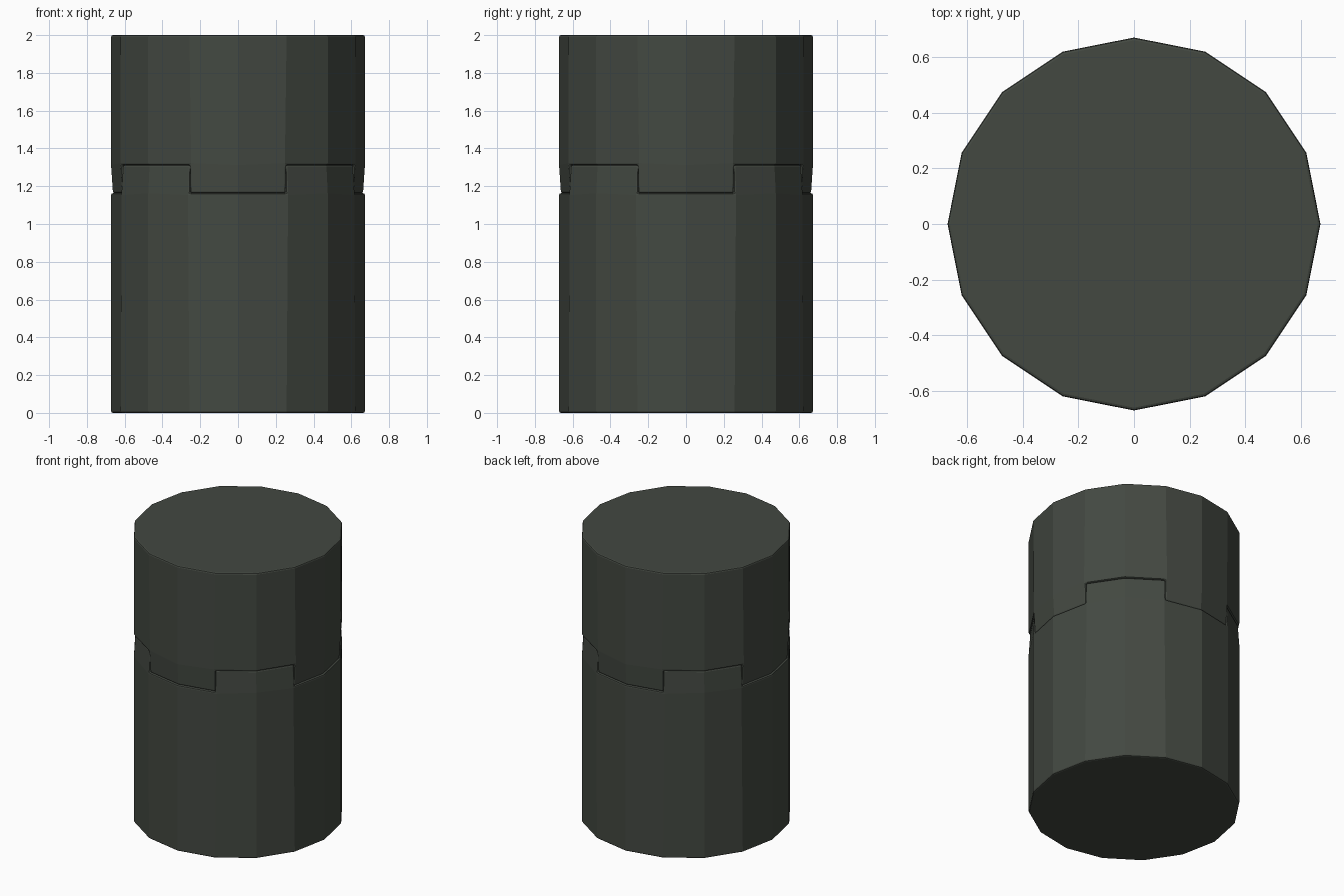
import bpy, bmesh, math

if "Cube" in bpy.data.objects:
    bpy.data.objects.remove(bpy.data.objects["Cube"])

SIDES, RADIUS, INNER = 16, 0.672, 0.52
SEAM_LOW, SEAM_HIGH, TOP = 1.163, 1.312, 2.0
TAPER = 0.985  # teeth lean slightly inward towards their tips

paint = bpy.data.materials.new("dark_olive_grey")
paint.diffuse_color = (0.056, 0.065, 0.053, 1)
paint.use_nodes = True
paint.node_tree.nodes["Principled BSDF"].inputs["Base Color"].default_value = paint.diffuse_color


def toothed_drum(name, z_cap, z_seam, z_tip, first_tooth):
    """Faceted drum with four interlocking teeth, each two facets wide."""
    bm = bmesh.new()

    def ring(r, z):
        return [bm.verts.new((r * math.cos(2 * math.pi * i / SIDES),
                              r * math.sin(2 * math.pi * i / SIDES), z))
                for i in range(SIDES)]

    cap, outer, inner = ring(RADIUS, z_cap), ring(RADIUS, z_seam), ring(INNER, z_seam)
    bm.faces.new(cap)
    bm.faces.new(inner)
    rim = []
    for i in range(SIDES):
        j = (i + 1) % SIDES
        bm.faces.new((cap[i], cap[j], outer[j], outer[i]))
        rim.append(bm.faces.new((outer[i], outer[j], inner[j], inner[i])))

    # Raise the teeth out of the rim
    teeth = [f for i, f in enumerate(rim) if (i - first_tooth) % 4 < 2]
    result = bmesh.ops.extrude_face_region(bm, geom=teeth)
    bmesh.ops.delete(bm, geom=teeth, context='FACES_ONLY')
    for v in result["geom"]:
        if isinstance(v, bmesh.types.BMVert):
            v.co.x *= TAPER
            v.co.y *= TAPER
            v.co.z = z_tip
    bmesh.ops.recalc_face_normals(bm, faces=bm.faces[:])

    mesh = bpy.data.meshes.new(name)
    bm.to_mesh(mesh)
    bm.free()
    mesh.materials.append(paint)
    obj = bpy.data.objects.new(name, mesh)
    bpy.context.collection.objects.link(obj)

    # Soften cap and tooth edges, keep the vertical facets crisp
    bevel = obj.modifiers.new("edge_softening", 'BEVEL')
    bevel.width = 0.01
    bevel.segments = 2
    bevel.limit_method = 'ANGLE'
    bevel.angle_limit = math.radians(35)
    return obj


# Lower body: teeth point up on the diagonals
toothed_drum("lower_body", 0.0, SEAM_LOW, SEAM_HIGH, 1)
# Upper lid: teeth point down on the front, back and sides
toothed_drum("upper_lid", TOP, SEAM_HIGH, SEAM_LOW, 3)
